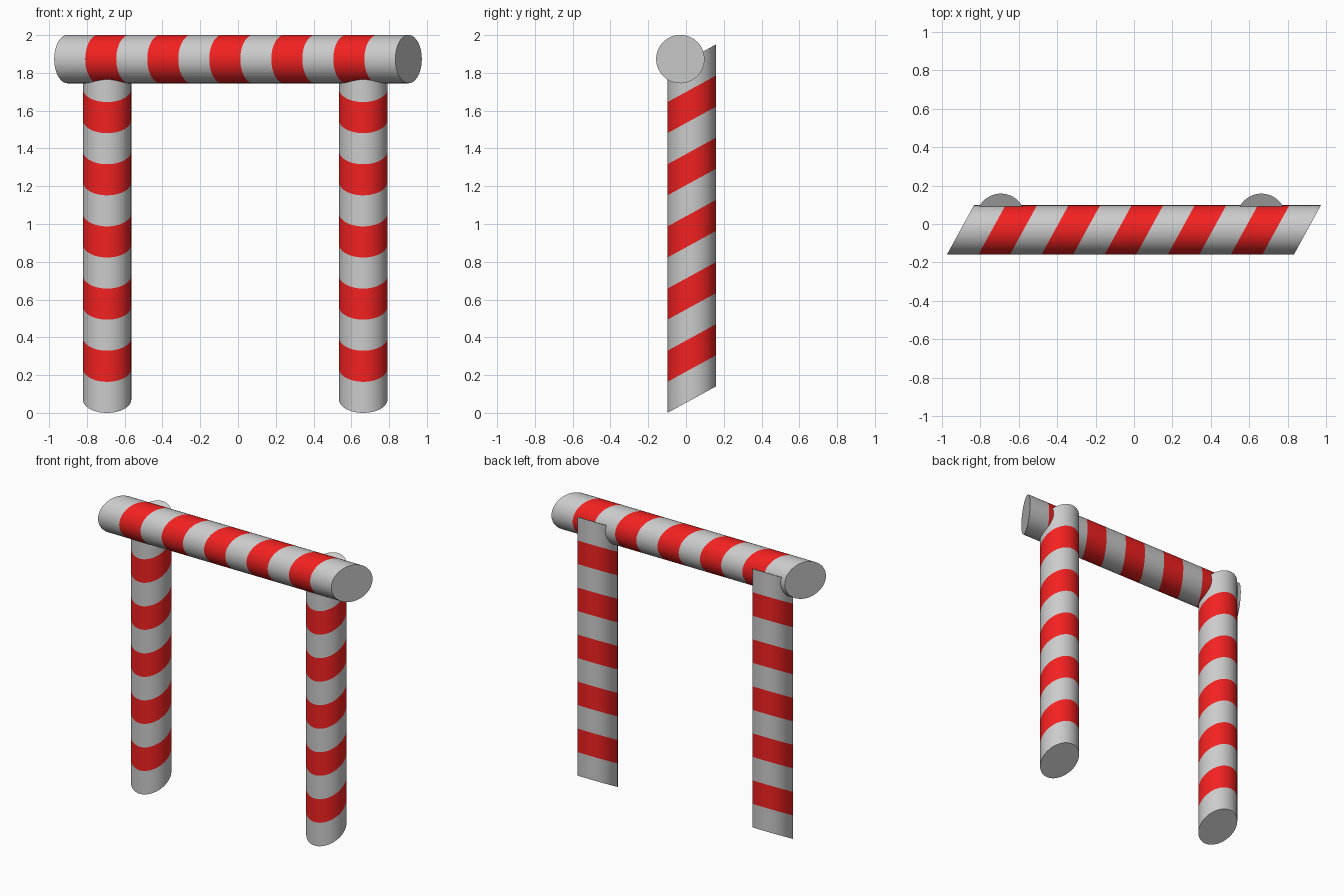
import bpy, bmesh
from math import sin, cos, tau

if "Cube" in bpy.data.objects:
    bpy.data.objects.remove(bpy.data.objects["Cube"])

SIDES, BANDS = 64, 11
R, SLANT = 0.128, 0.07      # pipe radius, lean of the mitred ends and stripes

grey = bpy.data.materials.new("grey_paint")
red = bpy.data.materials.new("red_paint")
red.diffuse_color = (0.9, 0.015, 0.015, 1)
red.use_nodes = True
red.node_tree.nodes["Principled BSDF"].inputs["Base Color"].default_value = red.diffuse_color


def striped_pipe(name, start, length, horizontal):
    """Pipe along x or z, with rings sheared along its axis as y increases."""
    bm = bmesh.new()
    rings = []
    for i in range(BANDS + 1):
        ring = []
        for k in range(SIDES):
            a = tau * k / SIDES
            along = length * i / BANDS + SLANT * sin(a)
            across = R * cos(a)
            dx, dz = (along, across) if horizontal else (across, along)
            ring.append(bm.verts.new((start[0] + dx, start[1] + R * sin(a), start[2] + dz)))
        rings.append(ring)
    # alternating grey and red bands
    for i in range(BANDS):
        lo, hi = rings[i], rings[i + 1]
        for k in range(SIDES):
            n = (k + 1) % SIDES
            face = bm.faces.new((lo[k], lo[n], hi[n], hi[k]))
            face.material_index = i % 2
    # end caps
    bm.faces.new(rings[0][::-1])
    bm.faces.new(rings[-1])
    bmesh.ops.recalc_face_normals(bm, faces=bm.faces[:])
    mesh = bpy.data.meshes.new(name)
    bm.to_mesh(mesh)
    bm.free()
    mesh.materials.append(grey)
    mesh.materials.append(red)
    obj = bpy.data.objects.new(name, mesh)
    bpy.context.collection.objects.link(obj)
    bpy.ops.object.select_all(action='DESELECT')
    obj.select_set(True)
    bpy.context.view_layer.objects.active = obj
    bpy.ops.object.shade_smooth_by_angle()


# two upright posts behind one crossbar
striped_pipe("left_post", (-0.693, 0.03, 0.07), 1.81, False)
striped_pipe("right_post", (0.663, 0.03, 0.07), 1.81, False)
striped_pipe("crossbar", (-0.903, -0.03, 1.873), 1.806, True)
